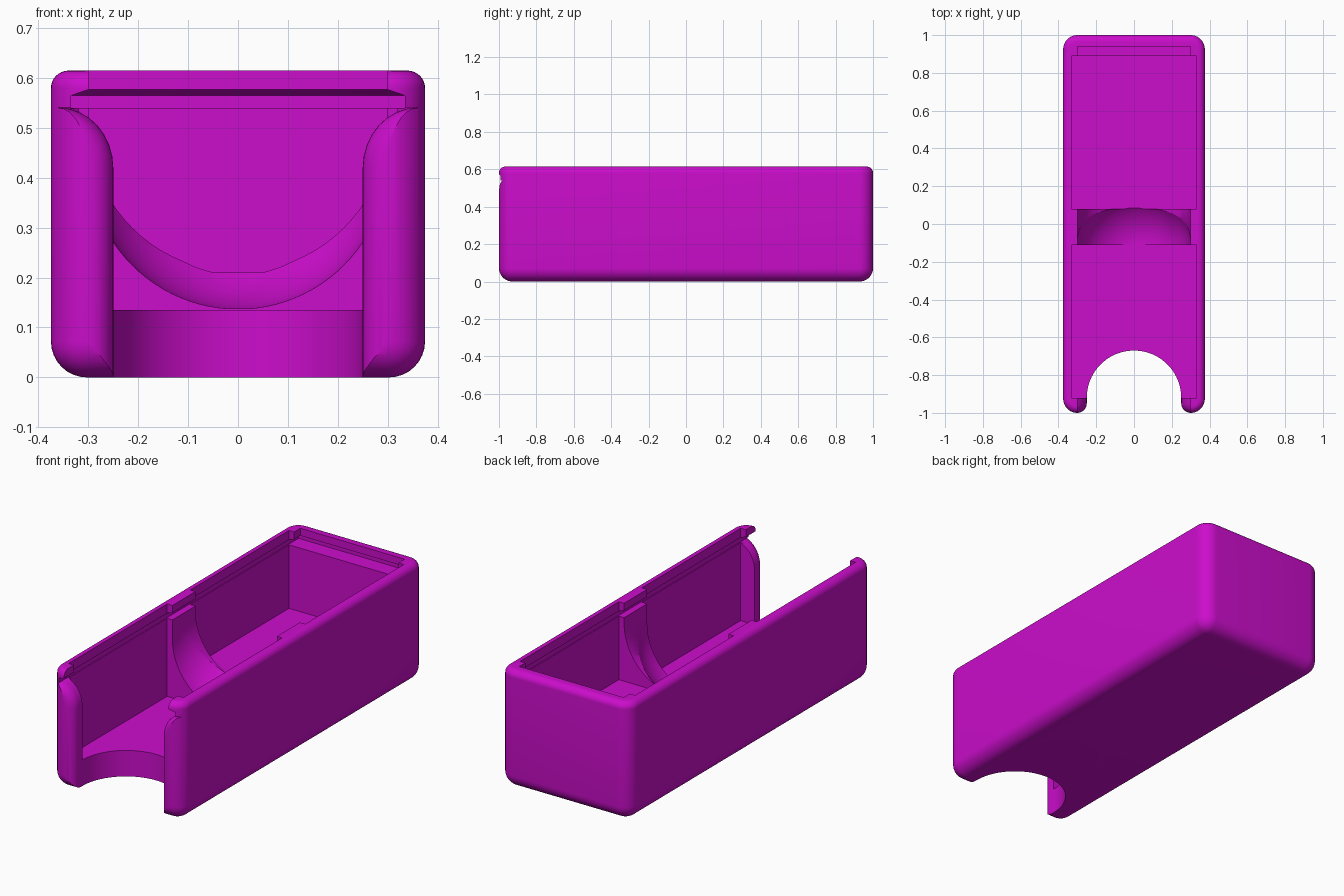
import bpy, bmesh
from math import sin, cos, pi, radians

cube = bpy.data.objects.get("Cube")
if cube:
    bpy.data.objects.remove(cube, do_unlink=True)

magenta = bpy.data.materials.new("magenta_plastic")
magenta.use_nodes = True
color = (0.6, 0.004, 0.6, 1)
magenta.diffuse_color = color
magenta.node_tree.nodes["Principled BSDF"].inputs["Base Color"].default_value = color


def loft(name, rings):
    """Closed solid through (z, outline) rings that share a point count."""
    bm = bmesh.new()
    rows = [[bm.verts.new((x, y, z)) for x, y in pts] for z, pts in rings]
    n = len(rows[0])
    for a, b in zip(rows, rows[1:]):
        for i in range(n):
            j = (i + 1) % n
            bm.faces.new((a[i], a[j], b[j], b[i]))
    bm.faces.new(rows[0][::-1])
    bm.faces.new(rows[-1])
    bmesh.ops.recalc_face_normals(bm, faces=bm.faces)
    mesh = bpy.data.meshes.new(name)
    bm.to_mesh(mesh)
    bm.free()
    mesh.materials.append(magenta)
    obj = bpy.data.objects.new(name, mesh)
    bpy.context.collection.objects.link(obj)
    return obj


def arc(cx, cy, r, a0, a1, n):
    return [(cx + r * cos(radians(a0 + (a1 - a0) * i / n)),
             cy + r * sin(radians(a0 + (a1 - a0) * i / n))) for i in range(n + 1)]


def rect(hx, y0, y1):
    return [(-hx, y0), (hx, y0), (hx, y1), (-hx, y1)]


def rounded(inset):
    """Plan outline of the case, drawn in by the inset."""
    r = 0.075 - inset
    corners = ((1, 1, 0), (-1, 1, 90), (-1, -1, 180), (1, -1, 270))
    return [p for sx, sy, a in corners
            for p in arc(sx * 0.3, sy * 0.925, r, a, a + 90, 10)]


def mouth(d):
    """Plan outline of the finger cut-out with rounded front posts."""
    half = [(0.3 + d, -1.1)] + arc(0.3 + d, -0.95, 0.05, 270, 180, 8)
    thumb = arc(0, -0.92, 0.25 + min(d, 0.07), 0, 180, 40)
    return half + thumb + [(-x, y) for x, y in reversed(half)]


# Outer case, with a wide round at the bottom and a tighter one at the top
steps = [i * pi / 16 for i in range(9)]
bottom = [(0.072 * (1 - cos(t)), rounded(0.072 * (1 - sin(t)))) for t in steps]
top = [(0.58 + 0.035 * sin(t), rounded(0.035 * (1 - cos(t)))) for t in steps]
case = loft("case_body", bottom + top)

# Front and rear compartments
cutters = [loft("front_compartment_cutter", [(z, rect(0.33, -0.92, -0.11)) for z in (0.135, 0.7)]),
           loft("rear_compartment_cutter", [(z, rect(0.33, 0.08, 0.89)) for z in (0.21, 0.7)])]

# Sliding lid slot with an undercut
slot = ((0.54, 0.335, 0.975), (0.565, 0.335, 0.975), (0.577, 0.3, 0.94), (0.7, 0.3, 0.94))
cutters.append(loft("lid_slot_cutter", [(z, rect(w, -1.1, y)) for z, w, y in slot]))

# Round-bottomed channel through the divider
channel = [(0.3, 0.7)] + arc(0, 0.512, 0.3, 0, -180, 40) + [(-0.3, 0.7)]
saddle = loft("divider_channel_cutter", [(z, channel) for z in (-0.1, 0.1)])
for v in saddle.data.vertices:
    x, y, z = v.co
    v.co = (x, z, y)
saddle.data.flip_normals()
cutters.append(saddle)

# Spherical scoop in the front of the divider
bowl = [i * pi / 48 for i in range(1, 25)]
scoop = [(0.437 - 0.3 * cos(t), arc(0, -0.11, 0.3 * sin(t), 0, 352.5, 47)) for t in bowl]
cutters.append(loft("divider_scoop_cutter", scoop + [(0.7, scoop[-1][1])]))

# Finger cut-out, flaring over the tops of the front posts
flare = [(0.42 + 0.121 * sin(t), mouth(0.11 * (1 - cos(t)))) for t in steps]
cutters.append(loft("finger_cutter", [(-0.1, mouth(0))] + flare))

# Carve the case
bpy.ops.object.select_all(action="DESELECT")
bpy.context.view_layer.objects.active = case
case.select_set(True)
for cutter in cutters:
    cutter.hide_render = True
    mod = case.modifiers.new(cutter.name, "BOOLEAN")
    mod.operation = "DIFFERENCE"
    mod.solver = "EXACT"
    mod.object = cutter
    bpy.ops.object.modifier_apply(modifier=mod.name)
    bpy.data.objects.remove(cutter, do_unlink=True)
bpy.ops.object.shade_smooth_by_angle(angle=radians(30))
